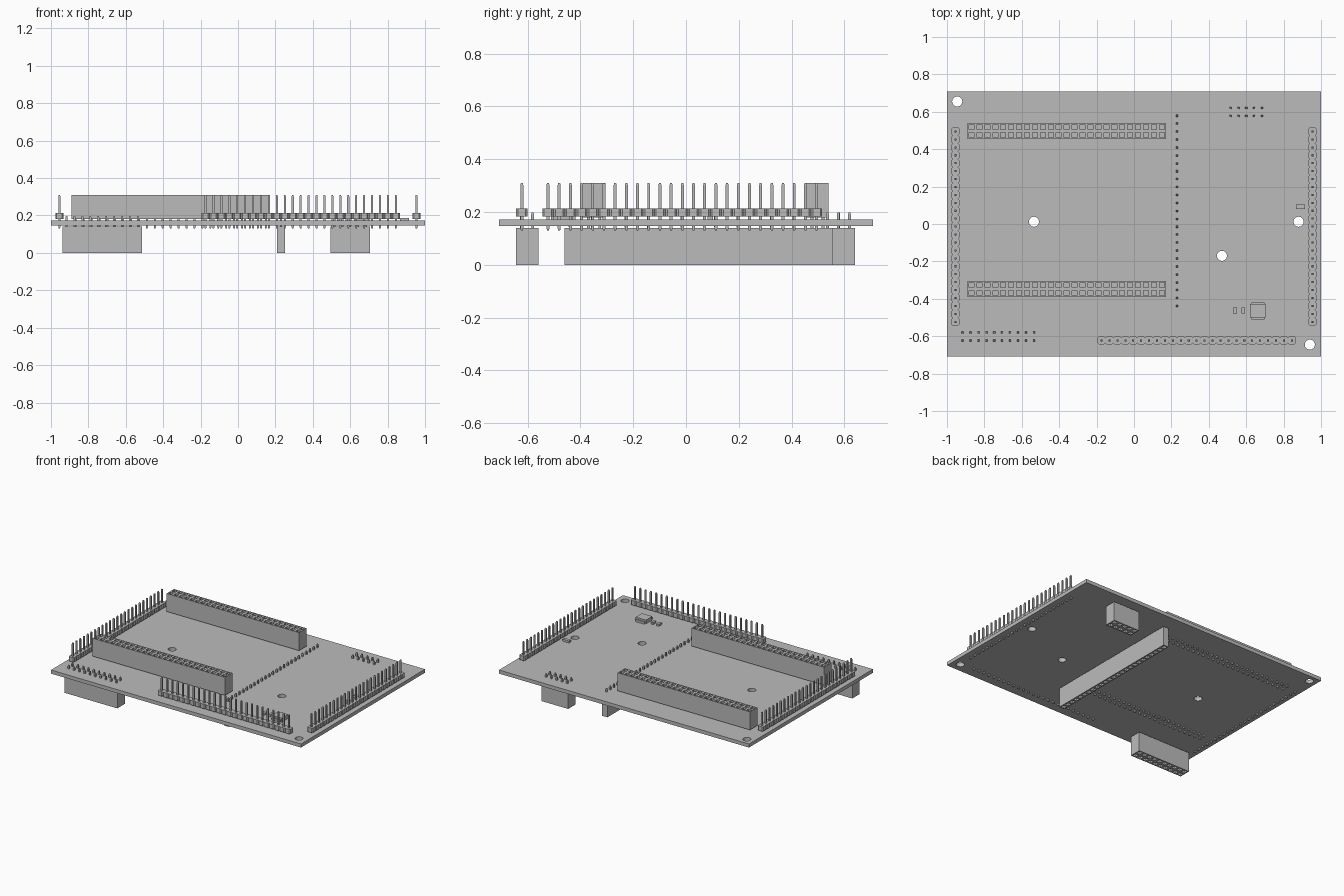
import bpy, bmesh, math
from mathutils import Matrix, Vector

if "Cube" in bpy.data.objects:
    bpy.data.objects.remove(bpy.data.objects["Cube"], do_unlink=True)

GREY = (0.5, 0.5, 0.5, 1)
grey = bpy.data.materials.new("plain grey")
grey.use_nodes = True
grey.diffuse_color = GREY
grey.node_tree.nodes["Principled BSDF"].inputs["Base Color"].default_value = GREY

PITCH = 0.0424
BOARD_LOW, BOARD_TOP = 0.146, 0.172
PIN_LOW, PIN_TOP = 0.13, 0.31


def finish(bm, name):
    bmesh.ops.recalc_face_normals(bm, faces=bm.faces)
    mesh = bpy.data.meshes.new(name)
    bm.to_mesh(mesh)
    bm.free()
    mesh.materials.append(grey)
    obj = bpy.data.objects.new(name, mesh)
    bpy.context.collection.objects.link(obj)
    return obj


def add_box(bm, x, y, low, high, sx, sy):
    place = Matrix.Translation((x, y, (low + high) / 2)) @ Matrix.Diagonal((sx, sy, high - low, 1))
    return bmesh.ops.create_cube(bm, size=1, matrix=place)["verts"]


def add_pin(bm, x, y, low, high, width=0.011, tip=0.008):
    # square shaft with tapered ends
    verts = add_box(bm, x, y, low + tip, high - tip, width, width)
    bm.normal_update()
    caps = [f for f in {f for v in verts for f in v.link_faces} if abs(f.normal.z) > 0.9]
    bmesh.ops.inset_individual(bm, faces=caps, thickness=width * 0.25, depth=tip)


def lattice(x, y, nx, ny):
    # centres of an nx by ny group of contacts
    return [(x + (i - (nx - 1) / 2) * PITCH, y + (j - (ny - 1) / 2) * PITCH)
            for i in range(nx) for j in range(ny)]


def pins(name, x, y, nx, ny, low, high):
    bm = bmesh.new()
    for px, py in lattice(x, y, nx, ny):
        add_pin(bm, px, py, low, high)
    finish(bm, name)


def pin_header(name, x, y, nx, ny):
    # row of chamfered plastic cells, each with a long pin
    bm = bmesh.new()
    for px, py in lattice(x, y, nx, ny):
        verts = add_box(bm, px, py, 0.182, 0.214, PITCH, PITCH)
        uprights = [e for e in {e for v in verts for e in v.link_edges}
                    if abs(e.verts[0].co.z - e.verts[1].co.z) > 0.01]
        bmesh.ops.bevel(bm, geom=uprights, offset=0.007, segments=1, affect='EDGES')
    finish(bm, name + "_body")
    pins(name + "_pins", x, y, nx, ny, PIN_LOW, PIN_TOP)


def socket(name, x, y, nx, ny, back, mouth):
    # block with one square recess per contact on its open face
    bm = bmesh.new()
    size = Matrix.Diagonal((nx * PITCH, ny * PITCH, 1, 1))
    bmesh.ops.create_grid(bm, x_segments=nx, y_segments=ny, size=0.5,
                          matrix=Matrix.Translation((x, y, mouth)) @ size)
    cells = bm.faces[:]
    rim = [e for e in bm.edges if e.is_boundary]
    walls = bmesh.ops.extrude_edge_only(bm, edges=rim)["geom"]
    for v in walls:
        if isinstance(v, bmesh.types.BMVert):
            v.co.z = back
    bmesh.ops.contextual_create(bm, geom=[e for e in walls if isinstance(e, bmesh.types.BMEdge)
                                          and e.is_boundary])
    bmesh.ops.inset_individual(bm, faces=cells, thickness=0.011)
    floors = bmesh.ops.extrude_discrete_faces(bm, faces=cells)["faces"]
    depth = 0.06 if back > mouth else -0.06
    bmesh.ops.translate(bm, vec=Vector((0, 0, depth)),
                        verts=list({v for f in floors for v in f.verts}))
    finish(bm, name)


# Circuit board with round mounting holes
bm = bmesh.new()
add_box(bm, 0, 0, BOARD_LOW, BOARD_TOP, 2, 1.416)
board = finish(bm, "circuit_board")
bm = bmesh.new()
for hx, hy in [(-0.945, 0.655), (0.94, -0.645), (-0.535, 0.012), (0.88, 0.012), (0.47, -0.17)]:
    bmesh.ops.create_cone(bm, cap_ends=True, segments=32, radius1=0.027, radius2=0.027,
                          depth=0.1, matrix=Matrix.Translation((hx, hy, 0.16)))
cutter = finish(bm, "hole_cutter")
cutter.hide_render = True
cut = board.modifiers.new("holes", 'BOOLEAN')
cut.operation = 'DIFFERENCE'
cut.solver = 'EXACT'
cut.object = cutter
bpy.context.view_layer.objects.active = board
bpy.ops.object.modifier_apply(modifier=cut.name)
bpy.data.objects.remove(cutter, do_unlink=True)

# Upright pin headers along three edges
pin_header("right_header", -0.955, -0.014, 1, 25)
pin_header("left_header", 0.954, -0.014, 1, 25)
pin_header("front_header", 0.335, -0.622, 25, 1)

# Double row sockets on top, with tails through the board
for name, y in (("back_socket", 0.498), ("front_socket", -0.348)):
    socket(name, -0.36, y, 25, 2, 0.18, PIN_TOP)
    pins(name + "_tails", -0.36, y, 25, 2, PIN_LOW, 0.19)

# Sockets underneath, with tails rising through the board
for name, x, y, nx, ny in (("middle_lower_socket", 0.23, 0.07, 1, 25),
                           ("front_lower_socket", -0.726, -0.602, 10, 2),
                           ("back_lower_socket", 0.6, 0.598, 5, 2)):
    socket(name, x, y, nx, ny, 0.14, 0)
    pins(name + "_tails", x, y, nx, ny, 0.135, 0.198)

# Square chip with raised middle and two contact strips
bm = bmesh.new()
add_box(bm, 0.662, -0.465, BOARD_TOP, 0.2, 0.082, 0.072)
for side in (-1, 1):
    add_box(bm, 0.662, -0.465 + side * 0.041, BOARD_TOP, 0.188, 0.07, 0.01)
finish(bm, "chip")

# Small surface parts with end caps
for name, x, y, sx, sy in (("chip_resistor", 0.54, -0.463, 0.021, 0.033),
                           ("chip_capacitor", 0.585, -0.463, 0.018, 0.033),
                           ("edge_capacitor", 0.89, 0.092, 0.05, 0.022)):
    bm = bmesh.new()
    add_box(bm, x, y, BOARD_TOP, 0.187, sx, sy)
    finish(bm, name)
